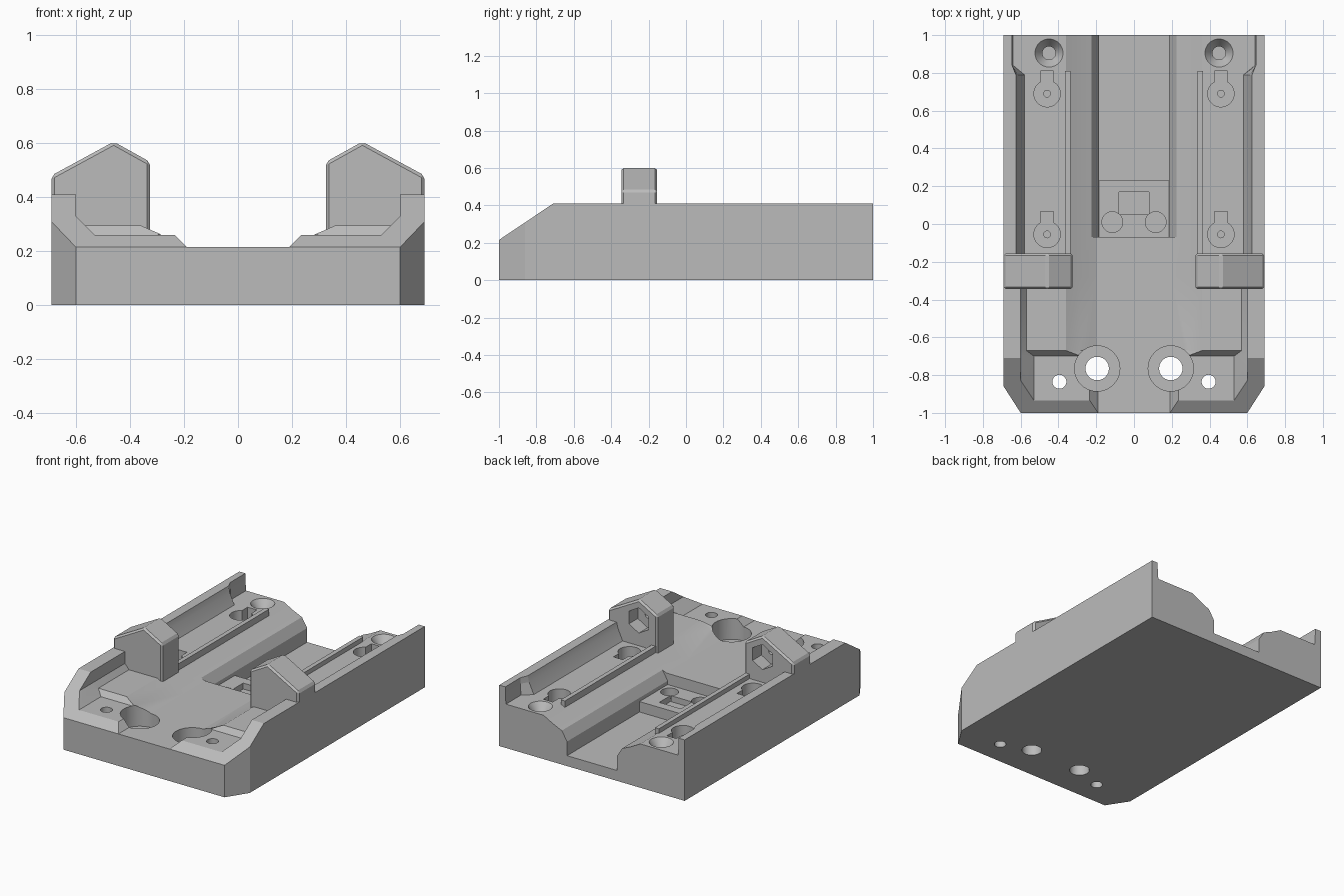
import bpy, bmesh, math
from mathutils import Matrix

cube = bpy.data.objects.get("Cube")
if cube:
    bpy.data.objects.remove(cube, do_unlink=True)

grey = bpy.data.materials.new("plain grey")
grey.use_nodes = True
GREY = (0.5, 0.5, 0.5, 1)
grey.diffuse_color = GREY
grey.node_tree.nodes["Principled BSDF"].inputs["Base Color"].default_value = GREY


def finish(name, bm):
    bmesh.ops.recalc_face_normals(bm, faces=bm.faces)
    mesh = bpy.data.meshes.new(name)
    bm.to_mesh(mesh)
    bm.free()
    mesh.materials.append(grey)
    obj = bpy.data.objects.new(name, mesh)
    bpy.context.collection.objects.link(obj)
    return obj


def loft(name, rings):
    """Skin a list of equal-length point rings and cap both ends."""
    bm = bmesh.new()
    loops = [[bm.verts.new(p) for p in ring] for ring in rings]
    n = len(loops[0])
    for a, b in zip(loops, loops[1:]):
        for i in range(n):
            j = (i + 1) % n
            bm.faces.new((a[i], a[j], b[j], b[i]))
    bm.faces.new(loops[0])
    bm.faces.new(loops[-1])
    return finish(name, bm)


def prism_y(name, profile, y0, y1):
    return loft(name, [[(x, y, z) for x, z in profile] for y in (y0, y1)])


def box(name, x0, x1, y0, y1, z0, z1):
    return prism_y(name, [(x0, z0), (x1, z0), (x1, z1), (x0, z1)], y0, y1)


def cone(name, x, y, z0, z1, r0, r1, sides=40):
    bm = bmesh.new()
    bmesh.ops.create_cone(bm, cap_ends=True, segments=sides, radius1=r0, radius2=r1,
                          depth=z1 - z0, matrix=Matrix.Translation((x, y, (z0 + z1) / 2)))
    return finish(name, bm)


def combine(target, tool, operation="DIFFERENCE"):
    mod = target.modifiers.new("boolean", "BOOLEAN")
    mod.operation = operation
    mod.solver = "EXACT"
    mod.object = tool
    bpy.context.view_layer.objects.active = target
    bpy.ops.object.modifier_apply(modifier=mod.name)
    bpy.data.objects.remove(tool, do_unlink=True)


# Base body: half cross-sections lofted front to back
W, H = 0.69, 0.41
front = [(0.19, 0.215), (0.235, 0.26), (0.28, 0.26), (0.53, 0.26), (0.6, 0.33), (0.6, H)]
middle = [(0.195, 0.215), (0.29, 0.257), (0.36, 0.295), (0.57, 0.295), (0.6, 0.33), (0.6, H)]
rear = [(0.195, 0.215), (0.29, 0.257), (0.36, 0.295), (0.58, 0.295), (0.615, 0.37), (0.625, H)]
tail = [(0.195, 0.215), (0.29, 0.257), (0.36, 0.295), (0.64, 0.295), (0.645, 0.37), (0.645, H)]


def section(half, y):
    half = half + [(W, H), (W, 0)]
    return [(x, y, z) for x, z in half] + [(-x, y, z) for x, z in reversed(half)]


base = loft("base_body", [section(p, y) for p, y in (
    (front, -1), (front, -0.70), (middle, -0.67), (middle, -0.28),
    (rear, -0.22), (rear, 0.79), (tail, 0.84), (tail, 1))])

# Sloped front top and chamfered front corners
wedge = [(-1.1, 0.148), (-0.71, H), (-0.71, 0.6), (-1.1, 0.6)]
combine(base, loft("cut", [[(x, y, z) for y, z in wedge] for x in (-1, 1)]))
for s in (-1, 1):
    tri = [(s * 0.69, -0.86), (s * 0.60, -1), (s * 0.60, -1.1), (s * 0.8, -1.1), (s * 0.8, -0.86)]
    combine(base, loft("cut", [[(x, y, z) for x, y in tri] for z in (-0.1, 0.6)]))

# Rear channel with flared sides, and the raised latch block left in it
half = [(0.185, 0.07), (0.185, 0.165), (0.235, 0.245), (0.235, 0.6)]
combine(base, prism_y("cut", half + [(-x, z) for x, z in reversed(half)], -0.07, 1.1))
combine(base, box("block", -0.19, 0.19, -0.08, 0.23, 0.03, 0.14), "UNION")
combine(base, box("cut", -0.08, 0.08, 0.05, 0.17, 0.10, 0.3))

for s in (-1, 1):
    # Latch block sockets
    combine(base, cone("cut", s * 0.115, 0.01, 0.07, 0.2, 0.055, 0.055))
    # Counterbored front holes and small through holes
    combine(base, cone("cut", s * 0.195, -0.765, 0.12, 0.5, 0.12, 0.12))
    combine(base, cone("cut", s * 0.195, -0.765, -0.1, 0.2, 0.062, 0.062))
    combine(base, cone("cut", s * 0.395, -0.835, -0.1, 0.5, 0.037, 0.037))
    # Countersunk rear screw holes
    combine(base, cone("cut", s * 0.45, 0.905, 0.24, 0.296, 0.035, 0.075))
    combine(base, cone("cut", s * 0.45, 0.905, 0.08, 0.25, 0.035, 0.035))
    # Keyhole pockets
    for y in (0.69, -0.055):
        combine(base, cone("cut", s * 0.46, y, 0.17, 0.4, 0.07, 0.07))
        combine(base, box("cut", s * 0.46 - 0.035, s * 0.46 + 0.035, y, y + 0.12, 0.17, 0.4))
        combine(base, cone("cut", s * 0.46, y, 0.1, 0.2, 0.018, 0.018, 16))

# Guide rails and clamp lugs on both sides
for s, side in ((1, "left"), (-1, "right")):
    box(side + "_guide_rail", s * 0.335, s * 0.365, -0.2, 0.81, 0.26, 0.325)

    outline = [(0.69, 0.2), (0.69, 0.48), (0.46, 0.605), (0.325, 0.53), (0.325, 0.2)]
    lug = prism_y(side + "_clamp_lug", [(s * x, z) for x, z in outline], -0.345, -0.155)
    bev = lug.modifiers.new("bevel", "BEVEL")
    bev.width = 0.012
    bev.segments = 1
    bpy.context.view_layer.objects.active = lug
    bpy.ops.object.modifier_apply(modifier=bev.name)
    # Hexagonal nut pocket with a pin hole, open to the rear
    for sides, r, y0 in ((6, 0.085, -0.25), (12, 0.02, -0.30)):
        ring = [(s * 0.46 + r * math.sin(math.tau * i / sides),
                 0.465 + r * math.cos(math.tau * i / sides)) for i in range(sides)]
        combine(lug, prism_y("cut", ring, y0, -0.1))

# Smooth the round holes while keeping edges crisp
for obj in bpy.context.scene.objects:
    obj.select_set(obj.type == "MESH")
bpy.context.view_layer.objects.active = base
bpy.ops.object.shade_smooth_by_angle(angle=math.radians(15))
